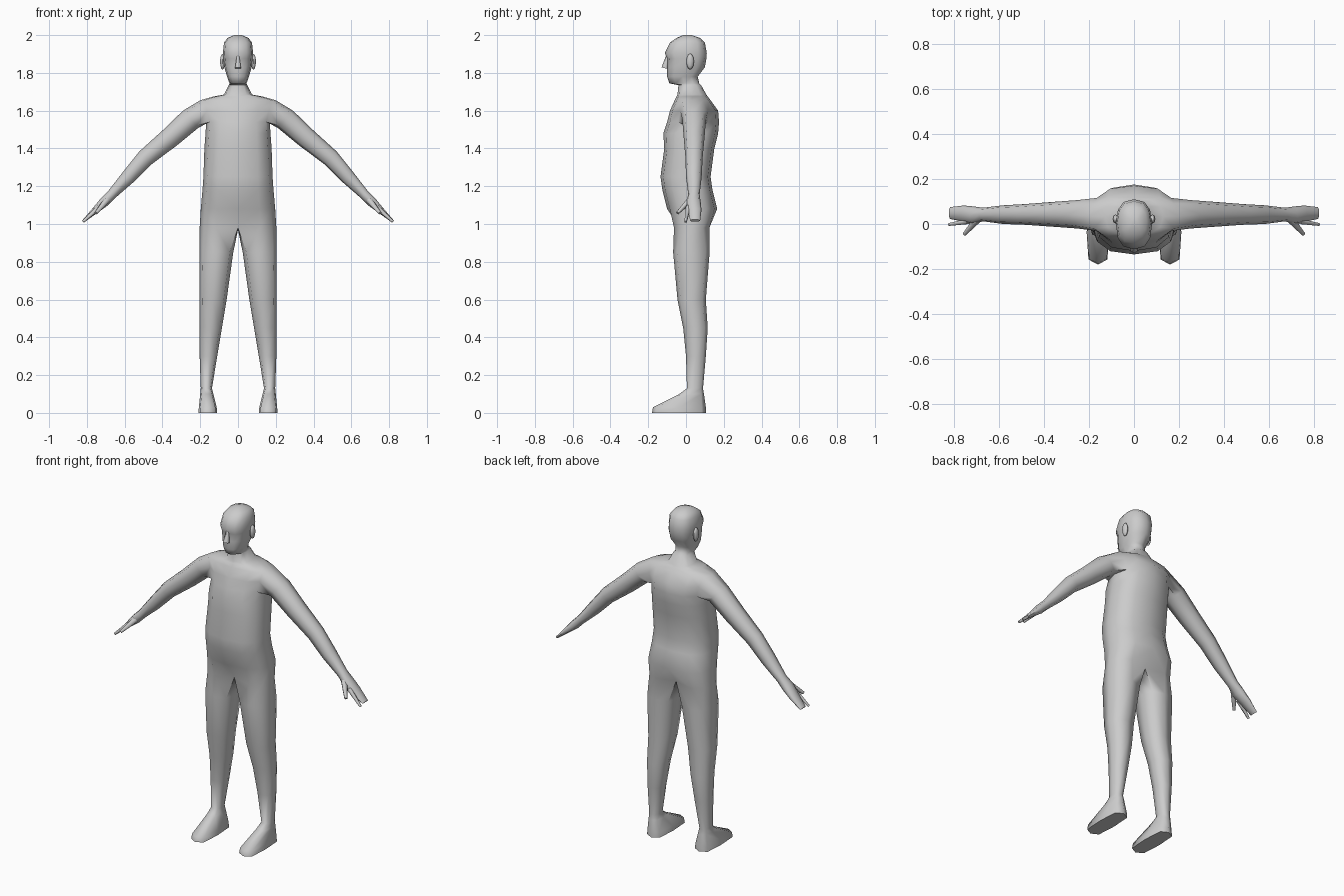
import bpy, bmesh, math
from mathutils import Vector, Matrix

cube = bpy.data.objects.get("Cube")
if cube:
    bpy.data.objects.remove(cube, do_unlink=True)

grey = bpy.data.materials.new("plain grey")
grey.use_nodes = True
grey.diffuse_color = (0.6, 0.6, 0.6, 1)
grey.node_tree.nodes["Principled BSDF"].inputs["Base Color"].default_value = (0.6, 0.6, 0.6, 1)


def power(v, e):
    return math.copysign(abs(v) ** e, v)


def finish(name, bm, angle=60, mirror=True):
    """Turn a bmesh into a smooth object, mirrored across x."""
    bmesh.ops.recalc_face_normals(bm, faces=bm.faces[:])
    mesh = bpy.data.meshes.new(name)
    bm.to_mesh(mesh)
    bm.free()
    mesh.materials.append(grey)
    ob = bpy.data.objects.new(name, mesh)
    bpy.context.collection.objects.link(ob)
    bpy.ops.object.select_all(action="DESELECT")
    bpy.context.view_layer.objects.active = ob
    ob.select_set(True)
    bpy.ops.object.shade_smooth_by_angle(angle=math.radians(angle))
    if mirror:
        mod = ob.modifiers.new("Mirror", "MIRROR")
        mod.use_clip = True
    return ob


def skin(bm, a, b, closed=True):
    """Join two rows of vertices with quads."""
    n = len(a)
    for i in range(n if closed else n - 1):
        j = (i + 1) % n
        bm.faces.new((a[i], a[j], b[j], b[i]))


bm = bmesh.new()

# Torso, neck and head: half rings (height, half width, front, back)
trunk = [
    (0.98, 0.203, -0.075, 0.135), (1.08, 0.197, -0.10, 0.165),
    (1.18, 0.188, -0.125, 0.14), (1.25, 0.183, -0.135, 0.13),
    (1.40, 0.178, -0.115, 0.15), (1.48, 0.172, -0.12, 0.17),
    (1.54, 0.168, -0.10, 0.175), (1.60, 0.185, -0.085, 0.17),
    (1.655, 0.20, -0.06, 0.13), (1.675, 0.13, -0.05, 0.115),
    (1.685, 0.074, -0.045, 0.108), (1.735, 0.05, -0.04, 0.08),
    (1.745, 0.045, -0.088, 0.07), (1.78, 0.058, -0.10, 0.062),
    (1.83, 0.072, -0.10, 0.10), (1.875, 0.077, -0.10, 0.108),
    (1.905, 0.08, -0.112, 0.11), (1.96, 0.074, -0.085, 0.10),
    (1.985, 0.056, -0.05, 0.075), (2.0, 0.02, -0.015, 0.03),
]
rows = []
for z, w, front, back in trunk:
    mid, depth = (front + back) / 2, (back - front) / 2
    row = []
    for i in range(7):
        a = math.radians(30 * (i - 3))
        row.append(bm.verts.new((w * power(math.cos(a), 0.8),
                                 mid + depth * power(math.sin(a), 0.8), z)))
    row[0].co.x = row[6].co.x = 0
    rows.append(row)
rows[0][0].co.y = -0.035
rows[0][6].co.y = 0.095
SHOULDER = 6
for r in range(len(rows) - 1):
    for i in range(6):
        if r in (SHOULDER, SHOULDER + 1) and i in (2, 3):
            continue                      # opening for the arm
        bm.faces.new((rows[r][i], rows[r][i + 1], rows[r + 1][i + 1], rows[r + 1][i]))
bm.faces.new(rows[-1])

# Leg and foot: (height, inner x, outer x, front, back, roundness)
leg = [
    (0.85, 0.025, 0.205, -0.068, 0.125, 0.7), (0.60, 0.06, 0.205, -0.045, 0.105, 0.7),
    (0.45, 0.085, 0.205, -0.015, 0.115, 0.8), (0.30, 0.11, 0.203, 0.0, 0.105, 0.8),
    (0.13, 0.138, 0.197, 0.005, 0.09, 0.8), (0.10, 0.13, 0.20, -0.035, 0.095, 0.7),
    (0.03, 0.113, 0.207, -0.175, 0.105, 0.5), (0.0, 0.11, 0.21, -0.18, 0.105, 0.5),
]
loop = rows[0] + [bm.verts.new((0, 0.03, 0.97))]
for z, x0, x1, front, back, e in leg:
    ring = []
    for i in range(8):
        a = math.radians(45 * (i - 3))
        ring.append(bm.verts.new(((x0 + x1) / 2 + (x1 - x0) / 2 * power(math.cos(a), e),
                                  (front + back) / 2 + (back - front) / 2 * power(math.sin(a), e), z)))
    skin(bm, ring, loop)
    loop = ring
bm.faces.new(loop)

# Arm and hand: (x, height, half thickness, front, back)
arm = [
    (0.25, 1.555, 0.061, -0.02, 0.106), (0.36, 1.457, 0.055, -0.012, 0.098),
    (0.49, 1.35, 0.047, -0.003, 0.088), (0.58, 1.25, 0.039, 0.0, 0.083),
    (0.67, 1.155, 0.026, 0.012, 0.072), (0.71, 1.115, 0.026, 0.0, 0.078),
    (0.755, 1.073, 0.018, 0.01, 0.082), (0.815, 1.018, 0.008, 0.022, 0.075),
]
up = Vector((0.688, 0, 0.726))
low, mid, top = rows[SHOULDER:SHOULDER + 3]
loop = [low[2], low[3], low[4], mid[4], top[4], top[3], top[2], mid[2]]
for x, z, r, front, back in arm:
    ring = []
    for k in range(8):
        a = math.radians(45 * (k - 1))
        p = Vector((x, (front + back) / 2, z)) - up * r * power(math.cos(a), 0.8)
        p.y += (back - front) / 2 * power(math.sin(a), 0.8)
        ring.append(bm.verts.new(p))
    skin(bm, loop, ring)
    loop = ring
bm.faces.new(loop)
finish("body", bm)


def taper(name, start, end, r1, r2, mirror=True):
    """A six sided tapered piece between two points."""
    start, end = Vector(start), Vector(end)
    axis = end - start
    place = Matrix.Translation((start + end) / 2) @ axis.to_track_quat("Z", "Y").to_matrix().to_4x4()
    part = bmesh.new()
    bmesh.ops.create_cone(part, cap_ends=True, segments=6, radius1=r1, radius2=r2,
                          depth=axis.length, matrix=place)
    return finish(name, part, mirror=mirror)


# Fingers and nose
taper("thumb", (0.695, 0.02, 1.125), (0.752, -0.045, 1.058), 0.019, 0.009)
taper("index_finger", (0.735, 0.012, 1.09), (0.82, -0.002, 1.012), 0.014, 0.007)
taper("nose", (0, -0.098, 1.892), (0, -0.112, 1.825), 0.007, 0.018, mirror=False)

# Ears
bm = bmesh.new()
bmesh.ops.create_uvsphere(bm, u_segments=8, v_segments=6, radius=1,
                          matrix=Matrix.Translation((0.082, 0.022, 1.86)) @ Matrix.Diagonal((0.013, 0.02, 0.042, 1)))
finish("ears", bm)
